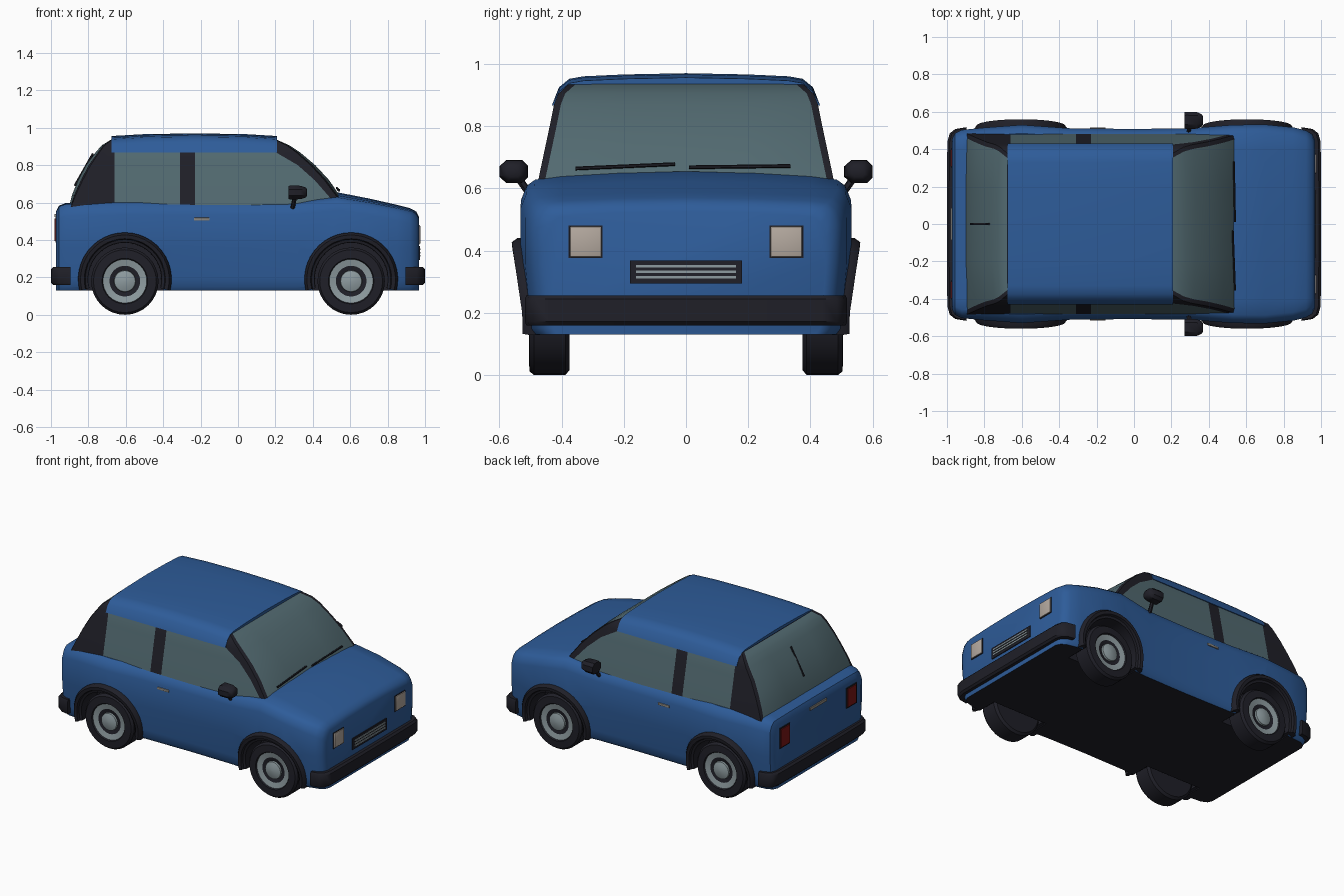
import bpy, bmesh, math
from mathutils import Vector

if "Cube" in bpy.data.objects:
    bpy.data.objects.remove(bpy.data.objects["Cube"])


def material(name, r, g, b):
    m = bpy.data.materials.new(name)
    m.diffuse_color = (r, g, b, 1)
    m.use_nodes = True
    m.node_tree.nodes["Principled BSDF"].inputs["Base Color"].default_value = m.diffuse_color
    return m


BLUE = material("blue_paint", 0.027, 0.107, 0.32)
BLACK = material("black_trim", 0.014, 0.014, 0.021)
GLASS = material("grey_glass", 0.085, 0.145, 0.165)
LAMP = material("pale_lamp", 0.46, 0.40, 0.35)
METAL = material("wheel_metal", 0.27, 0.33, 0.35)
RED = material("red_lamp", 0.20, 0.008, 0.008)
HANDLE = material("handle_metal", 0.28, 0.26, 0.23)


def finish(name, bm, mats, angle=35):
    bmesh.ops.recalc_face_normals(bm, faces=bm.faces)
    me = bpy.data.meshes.new(name)
    bm.to_mesh(me)
    bm.free()
    ob = bpy.data.objects.new(name, me)
    bpy.context.collection.objects.link(ob)
    for m in mats:
        me.materials.append(m)
    smooth(ob, angle)
    return ob


def smooth(ob, angle):
    bpy.ops.object.select_all(action='DESELECT')
    ob.select_set(True)
    bpy.context.view_layer.objects.active = ob
    bpy.ops.object.shade_smooth_by_angle(angle=math.radians(angle))


def loft(name, sections, mats, rule=lambda i, j: 0, caps=(0, 0), angle=35):
    """Skin closed sections that share one point count, and cap both ends."""
    bm = bmesh.new()
    rows = [[bm.verts.new(p) for p in s] for s in sections]
    n = len(rows[0])
    for i in range(len(rows) - 1):
        for j in range(n):
            k = (j + 1) % n
            f = bm.faces.new((rows[i][j], rows[i][k], rows[i + 1][k], rows[i + 1][j]))
            f.material_index = rule(i, j)
    for row, c in ((rows[0], caps[0]), (rows[-1], caps[1])):
        bm.faces.new(row).material_index = c
    return finish(name, bm, mats, angle)


def box(name, lo, hi, mat, bevel=0.0):
    bm = bmesh.new()
    bmesh.ops.create_cube(bm, size=1)
    for v in bm.verts:
        v.co = Vector([lo[k] + (v.co[k] + 0.5) * (hi[k] - lo[k]) for k in range(3)])
    if bevel:
        bmesh.ops.bevel(bm, geom=bm.edges[:], offset=bevel, segments=2, affect='EDGES', profile=0.5)
    return finish(name, bm, [mat])


def rod(name, a, b, r, mat, sides=6):
    a, b = Vector(a), Vector(b)
    bm = bmesh.new()
    bmesh.ops.create_cone(bm, cap_ends=True, segments=sides, radius1=r, radius2=r, depth=(b - a).length)
    q = (b - a).to_track_quat('Z', 'Y')
    for v in bm.verts:
        v.co = q @ v.co + (a + b) / 2
    return finish(name, bm, [mat])


# Lower body: x, half width, centre height, shoulder height
stations = [(-0.972, 0.455, 0.555, 0.55), (-0.958, 0.485, 0.583, 0.578), (-0.92, 0.503, 0.598, 0.592),
            (-0.8, 0.515, 0.60, 0.598), (-0.6, 0.53, 0.60, 0.60), (-0.35, 0.512, 0.60, 0.60),
            (0.0, 0.508, 0.60, 0.60), (0.3, 0.512, 0.605, 0.602), (0.53, 0.53, 0.655, 0.628),
            (0.7, 0.532, 0.622, 0.60), (0.85, 0.517, 0.588, 0.57), (0.92, 0.50, 0.57, 0.553),
            (0.953, 0.48, 0.552, 0.535), (0.967, 0.45, 0.525, 0.51)]
sections = []
for x, w, zc, zs in stations:
    half = [(0.22, zc - (zc - zs) * 0.2), (0.40, zs + (zc - zs) * 0.4), (w - 0.045, zs),
            (w - 0.018, zs - 0.02), (w, zs - 0.065), (w, 0.36), (w - 0.015, 0.2),
            (w - 0.02, 0.15), (w - 0.035, 0.13)]
    sections.append([(x, 0, zc)] + [(x, y, z) for y, z in half]
                    + [(x, -y, z) for y, z in reversed(half)])
body = loft("body", sections, [BLUE, BLACK], lambda i, j: 1 if j == 9 else 0)

# Wheel wells cut into the body
WX, WZ = 0.605, 0.18


def circle(cx, y, cz, r, n=32):
    return [(cx + r * math.cos(2 * math.pi * k / n), y, cz + r * math.sin(2 * math.pi * k / n))
            for k in range(n)]


for sx in (-1, 1):
    for sy in (-1, 1):
        cutter = loft("well_cutter", [circle(sx * WX, sy * y, 0.19, 0.215) for y in (0.35, 0.7)],
                      [BLUE, BLACK], lambda i, j: 1, (1, 1))
        mod = body.modifiers.new("well", 'BOOLEAN')
        mod.object, mod.operation, mod.solver = cutter, 'DIFFERENCE', 'EXACT'
        bpy.context.view_layer.objects.active = body
        bpy.ops.object.modifier_apply(modifier=mod.name)
        bpy.data.objects.remove(cutter)
smooth(body, 35)

# Cabin: height, rear x, front pillar inner x, front x, half width, end bulge
rings = [(0.57, -0.895, 0.54, 0.575, 0.485, 0.01), (0.64, -0.868, 0.48, 0.522, 0.472, 0.02),
         (0.72, -0.83, 0.41, 0.462, 0.455, 0.025), (0.80, -0.788, 0.32, 0.388, 0.438, 0.025),
         (0.87, -0.74, 0.20, 0.310, 0.424, 0.02), (0.905, -0.715, 0.198, 0.262, 0.41, 0.015),
         (0.936, -0.675, 0.19, 0.202, 0.375, 0.005)]
sections = []
for z, xr, xp, xf, w, b in rings:
    xs = [xr, -0.66, -0.31, -0.23, xp, xf]
    front = [(xf + b * 0.4, -w + 0.022), (xf + b, -0.2), (xf + b, 0.2), (xf + b * 0.4, w - 0.022)]
    rear = [(xr - b * 0.4, w - 0.022), (xr - b, 0.2), (xr - b, -0.2), (xr - b * 0.4, -w + 0.022)]
    plan = [(x, -w) for x in xs] + front + [(x, w) for x in reversed(xs)] + rear
    sections.append([(x, y, z) for x, y in plan])
panes = {1, 3, 6, 7, 8, 11, 13, 16, 17, 18}
loft("cabin", sections, [BLACK, GLASS], lambda i, j: int(j in panes))

# Roof panel with a slight crown
sections = []
for x, drop in ((-0.675, 0.014), (-0.5, 0.004), (-0.23, 0), (0.04, 0.004), (0.208, 0.014)):
    half = [(0.2, 0.966), (0.33, 0.960), (0.375, 0.952), (0.408, 0.925), (0.431, 0.867)]
    pts = [(0, 0.97)] + half
    sections.append([(x, y, z - drop * (z > 0.9)) for y, z in pts]
                    + [(x, -y, z - drop * (z > 0.9)) for y, z in reversed(half)])
loft("roof", sections, [BLUE])

# Wheels: radius, distance from the centre line, colour of the band that follows
tyre = [(0.002, 0.375, 0), (0.165, 0.375, 0), (0.18, 0.388, 0), (0.18, 0.488, 0), (0.168, 0.503, 0),
        (0.122, 0.505, 0), (0.117, 0.497, 1), (0.082, 0.49, 0), (0.058, 0.485, 1),
        (0.056, 0.497, 1), (0.03, 0.506, 1), (0.002, 0.508, 1)]
for sx, end in ((-1, "rear"), (1, "front")):
    for sy, side in ((-1, "right"), (1, "left")):
        loft(f"{end}_{side}_wheel", [circle(sx * WX, sy * y, WZ, r) for r, y, m in tyre],
             [BLACK, METAL], lambda i, j: tyre[i][2], (0, 1))
        # Flared arch around the wheel
        sections = []
        for k in range(25):
            a = math.radians(-14 + 208 * k / 24)
            y0 = 0.525 + 0.035 * max(0, math.sin(a))
            prof = [(0.25, 0.47), (0.25, y0 - 0.018), (0.237, y0), (0.217, y0 - 0.002),
                    (0.212, y0 - 0.018), (0.197, y0 - 0.022), (0.195, 0.37), (0.217, 0.37)]
            sections.append([(sx * WX + r * math.cos(a), sy * y, 0.19 + r * math.sin(a))
                             for r, y in prof])
        loft(f"{end}_{side}_arch", sections, [BLACK], angle=40)

# Bumpers wrapping round the corners
for s, end in ((-1, "rear"), (1, "front")):
    plan = [(0.895, 0.518), (0.955, 0.508), (0.985, 0.485), (0.998, 0.44), (1.0, 0.2)]
    plan = plan + [(x, -y) for x, y in reversed(plan)]
    sections = [[(s * (0.9 + (x - 0.9) * k), y * (1 - (1 - k) * 0.08), z) for x, y in plan]
                for z, k in ((0.16, 0.88), (0.172, 1), (0.244, 1), (0.256, 0.88))]
    loft(f"{end}_bumper", sections, [BLACK], angle=40)

# Lamps, mirrors and handles on both sides
for s, side in ((-1, "right"), (1, "left")):
    def span(y0, y1):
        return sorted((s * y0, s * y1))
    a, b = span(0.268, 0.377)
    box(f"{side}_headlamp_rim", (0.96, a, 0.376), (0.971, b, 0.481), BLACK)
    box(f"{side}_headlamp", (0.962, a + 0.004, 0.38), (0.976, b - 0.004, 0.477), LAMP, 0.004)
    a, b = span(0.30, 0.405)
    box(f"{side}_tail_lamp_rim", (-0.977, a, 0.387), (-0.965, b, 0.523), BLACK)
    box(f"{side}_tail_lamp", (-0.982, a + 0.008, 0.395), (-0.967, b - 0.008, 0.515), RED)
    a, b = span(0.49, 0.517)
    box(f"{side}_door_handle", (-0.236, a, 0.504), (-0.152, b, 0.519), HANDLE, 0.003)
    sections = [[(x, s * 0.554 + 0.046 * k * cy, 0.654 + 0.037 * k * cz)
                 for cy, cz in ((1, 0.5), (0.6, 1), (-0.5, 1), (-1, 0.45),
                                (-1, -0.45), (-0.5, -1), (0.6, -1), (1, -0.5))]
                for x, k in ((0.27, 0.95), (0.28, 1), (0.335, 0.97), (0.362, 0.72), (0.37, 0.45))]
    loft(f"{side}_mirror", sections, [BLACK], angle=40)
    rod(f"{side}_mirror_stalk", (0.292, s * 0.495, 0.572), (0.305, s * 0.54, 0.635), 0.012, BLACK)

# Grille with three bars, and rear boot handle
box("grille", (0.955, -0.18, 0.294), (0.973, 0.18, 0.369), BLACK)
for k in range(3):
    z = 0.315 + 0.0175 * k
    box(f"grille_bar_{k + 1}", (0.96, -0.16, z - 0.004), (0.977, 0.16, z + 0.004), METAL)
box("boot_handle", (-0.98, -0.085, 0.522), (-0.96, 0.085, 0.540), HANDLE)

# Wipers
rod("right_wiper", (0.54, -0.355, 0.664), (0.528, -0.035, 0.678), 0.006, BLACK)
rod("left_wiper", (0.54, 0.01, 0.668), (0.534, 0.335, 0.672), 0.006, BLACK)
rod("rear_wiper", (-0.873, 0, 0.69), (-0.775, 0, 0.862), 0.006, BLACK)
